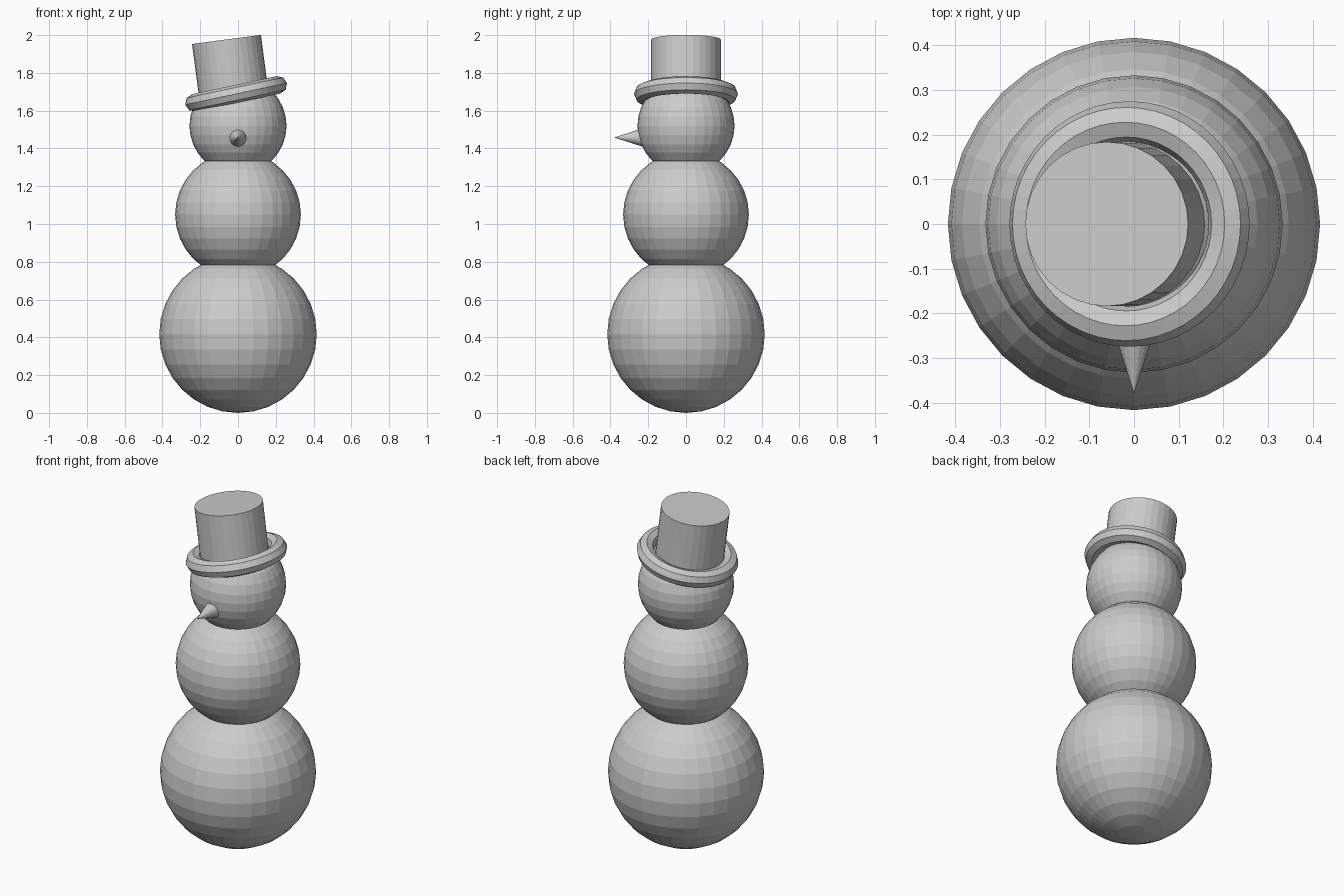
import bpy, math
from mathutils import Vector, Matrix

if "Cube" in bpy.data.objects:
    bpy.data.objects.remove(bpy.data.objects["Cube"])

grey = bpy.data.materials.new("plain grey")
grey.diffuse_color = (0.6, 0.6, 0.6, 1)
grey.use_nodes = True
grey.node_tree.nodes["Principled BSDF"].inputs["Base Color"].default_value = grey.diffuse_color


def finish(name):
    ob = bpy.context.object
    ob.name = name
    ob.data.materials.clear()
    ob.data.materials.append(grey)
    return ob


# Three stacked snowballs
for name, radius, z in (("lower_ball", 0.417, 0.417),
                        ("middle_ball", 0.333, 1.05),
                        ("head_ball", 0.257, 1.52)):
    bpy.ops.mesh.primitive_uv_sphere_add(segments=32, ring_count=16,
                                         radius=radius, location=(0, 0, z))
    finish(name)

# Pointed nose facing the front
base_y, tip_y = -0.21, -0.38
bpy.ops.mesh.primitive_cone_add(vertices=16, radius1=0.055, radius2=0,
                                depth=base_y - tip_y,
                                location=(0, (base_y + tip_y) / 2, 1.458),
                                rotation=(math.radians(90), 0, 0))
finish("nose")

# Tilted round hat brim
bpy.ops.mesh.primitive_torus_add(major_radius=0.228, minor_radius=0.047,
                                 major_segments=48, minor_segments=8,
                                 location=(-0.01, 0, 1.689),
                                 rotation=(0, math.radians(-12), 0))
finish("hat_brim")

# Hat crown, leaning a little less than the brim
tilt = math.radians(-7.5)
height = 0.34
axis = Matrix.Rotation(tilt, 3, 'Y') @ Vector((0, 0, 1))
top = Vector((-0.061, 0, 1.977))
bpy.ops.mesh.primitive_cylinder_add(vertices=32, radius=0.184, depth=height,
                                    location=top - axis * height / 2,
                                    rotation=(0, tilt, 0))
finish("hat_crown")
